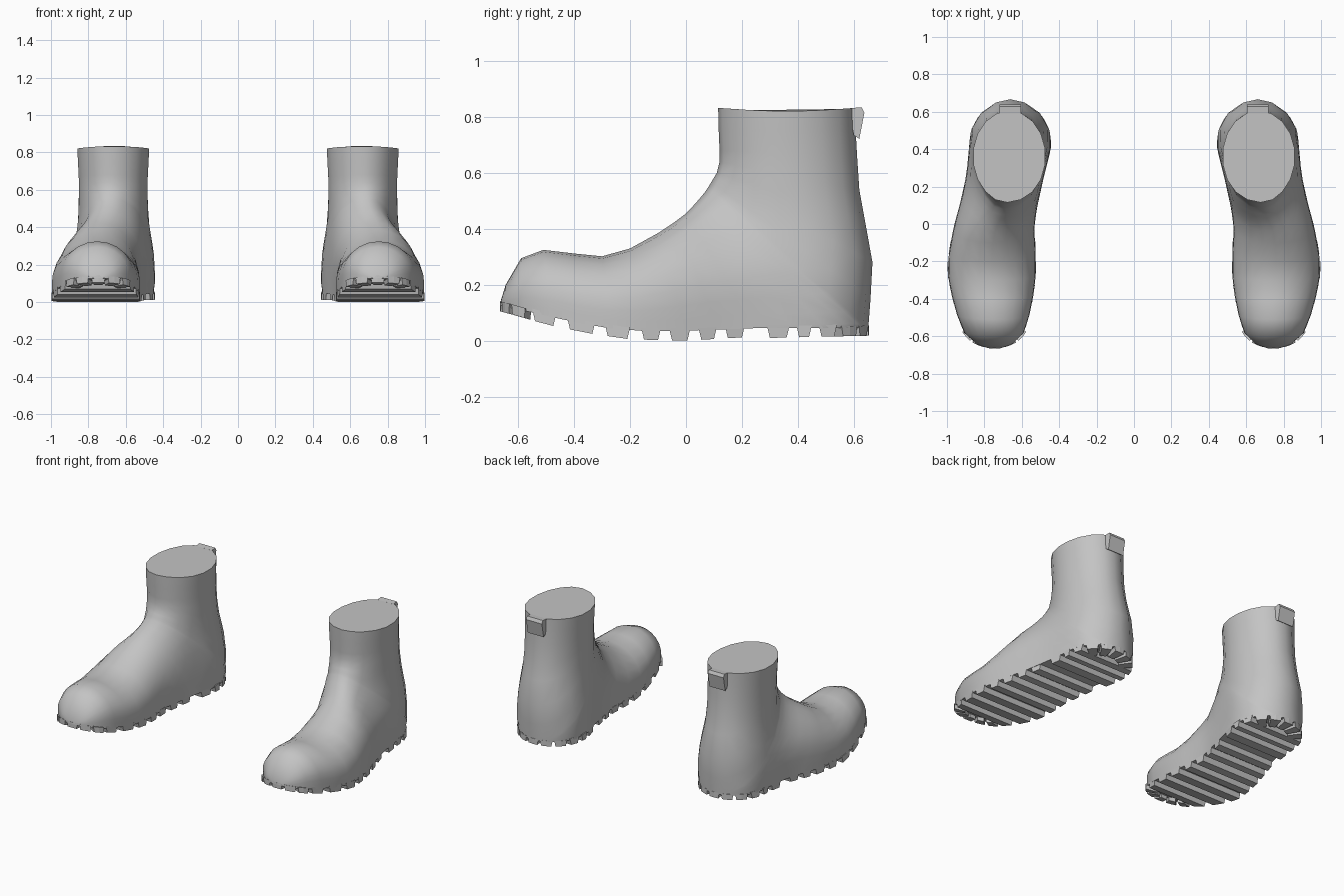
import bpy, bmesh, math

if "Cube" in bpy.data.objects:
    bpy.data.objects.remove(bpy.data.objects["Cube"])

grey = bpy.data.materials.new("rubber_grey")
grey.diffuse_color = (0.55, 0.55, 0.55, 1)
grey.use_nodes = True
grey.node_tree.nodes["Principled BSDF"].inputs["Base Color"].default_value = grey.diffuse_color


def interp(table, v):
    """Piecewise linear lookup in rows of (key, value)."""
    if v <= table[0][0]:
        return table[0][1]
    for (a, p), (b, q) in zip(table, table[1:]):
        if v <= b:
            return p + (q - p) * (v - a) / (b - a)
    return table[-1][1]


def smooth(v, a, b):
    t = max(0, min(1, (v - a) / (b - a)))
    return t * t * (3 - 2 * t)


# Plan of the foot along y: centre line and half width
CENTRE = [(-.67, .745), (-.5, .752), (-.22, .762), (0, .748), (.2, .70), (.4, .662), (.67, .66)]
HALF = [(-.667, .02), (-.66, .05), (-.64, .104), (-.6, .152), (-.5, .19), (-.4, .215),
        (-.3, .233), (-.22, .238), (-.1, .227), (0, .212), (.2, .205), (.4, .217), (.67, .217)]
# Back line of the heel and shaft along z, and ground line of the tread along y
BACK = [(.045, .655), (.15, .66), (.28, .667), (.43, .64), (.54, .62), (.66, .612), (.75, .607), (.833, .606)]
GROUND = [(-.665, .105), (-.6, .088), (-.5, .058), (-.35, .027), (-.2, .005), (0, .0), (.2, .012),
          (.3, .01), (.65, .018)]
# Section planes fanning from toe to shaft: instep point, then sole or back point
RINGS = [(-.665, .135, -.665, .128), (-.645, .20, -.645, .122), (-.59, .295, -.58, .108),
         (-.51, .325, -.48, .085), (-.4, .312, -.38, .063), (-.3, .302, -.27, .044),
         (-.2, .33, -.14, .034), (-.1, .385, 0, .036), (-.04, .425, .12, .04),
         (0, .455, .25, .045), (.03, .487, .38, .045), (.05, .51, .5, .045),
         (.065, .528, .58, .045), (.078, .547, .63, .045), (.085, .558, .652, .045),
         (.09, .567, .66, .15), (.1, .583, .667, .28), (.11, .60, .64, .43),
         (.12, .64, .62, .54), (.12, .68, .612, .66), (.117, .75, .607, .75),
         (.115, .833, .606, .833)]


def plan(y, z):
    """Centre and half width at a side-view point, before rounding the instep."""
    k = smooth(z, .18, .5) * smooth(y, -.1, .2)
    c = interp(CENTRE, y) * (1 - k) + .667 * k
    w = interp(HALF, y) * (1 - k) + (.187 + .008 * smooth(z, .65, .83)) * k
    d = min(1, max(0, (interp(BACK, z) - y) / (.22 + .025 * k)))
    return c, w * math.sqrt(max(0, 1 - (1 - d) ** 2))


def finish(bm, name, angle=40):
    """Make the object for one side and its mirrored twin."""
    bmesh.ops.remove_doubles(bm, verts=bm.verts, dist=.0008)
    bmesh.ops.recalc_face_normals(bm, faces=bm.faces)
    for side in ("right", "left"):
        if side == "left":
            for v in bm.verts:
                v.co.x = -v.co.x
            bmesh.ops.reverse_faces(bm, faces=bm.faces)
        me = bpy.data.meshes.new(side + "_" + name)
        bm.to_mesh(me)
        me.materials.append(grey)
        ob = bpy.data.objects.new(side + "_" + name, me)
        bpy.context.collection.objects.link(ob)
        bpy.ops.object.select_all(action='DESELECT')
        ob.select_set(True)
        bpy.context.view_layer.objects.active = ob
        if angle:
            bpy.ops.object.shade_smooth_by_angle(angle=math.radians(angle))
    bm.free()


def prism(bm, low, high):
    """Closed solid between two matching polygons."""
    a = [bm.verts.new(p) for p in low]
    b = [bm.verts.new(p) for p in high]
    n = len(a)
    bm.faces.new(a)
    bm.faces.new(b)
    for i in range(n):
        bm.faces.new((a[i], a[(i + 1) % n], b[(i + 1) % n], b[i]))


# Boot body: loft through the fanned sections
bm = bmesh.new()
N = 9
loops = []
for i, (ty, tz, by, bz) in enumerate(RINGS):
    full = .72 - .22 * smooth(i, 7, 13)      # where the side reaches full width
    right, left = [], []
    for j in range(N + 1):
        t = (1 - math.cos(math.pi * j / N)) / 2
        y, z = ty + (by - ty) * t, tz + (bz - tz) * t
        if i == len(RINGS) - 1:
            z -= .012 * math.sin(math.pi * t)    # dipped rim
        c, w = plan(y, z)
        w *= math.sqrt(max(0, 1 - (1 - min(1, t / full)) ** 2))
        right.append(bm.verts.new((c + w, y, z)))
        left.append(bm.verts.new((c - w, y, z)))
    loops.append(right + left[::-1])
for a, b in zip(loops, loops[1:]):
    for j in range(len(a)):
        k = (j + 1) % len(a)
        bm.faces.new((a[j], a[k], b[k], b[j]))
bm.faces.new(loops[0])
bm.faces.new(loops[-1])
finish(bm, "boot_body", 45)

# Tread bars across the sole and heel
bm = bmesh.new()
BARS = [(-.54, -.475), (-.415, -.335), (-.28, -.21), (-.15, -.10), (-.05, .005), (.055, .10),
        (.15, .20), (.30, .36), (.405, .44), (.485, .53)]


def bar_outline(y0, y1, lift):
    pts = []
    for y, s in ((y0, -1), (y0, 1), (y1, 1), (y1, -1)):
        c, w = plan(y, .045)
        pts.append((c + s * w, y, interp(GROUND, y) + lift))
    return pts


for y0, y1 in BARS:
    prism(bm, bar_outline(y0, y1, 0), bar_outline(y0 - .01, y1 + .01, .042))


# Radial tread blocks around the toe tip and the heel back
def block_outline(cx, cy, rx, ry, a0, a1, lift):
    pts = []
    for a, r in ((a0, .62), (a0, 1), ((a0 + a1) / 2, 1), (a1, 1), (a1, .62)):
        y = cy + ry * r * math.sin(a)
        pts.append((cx + rx * r * math.cos(a), y, interp(GROUND, y) + lift))
    return pts


for cx, cy, rx, ry, start in ((.66, .435, .217, .22, 32), (.747, -.52, .185, .145, 200)):
    span = (180 - 2 * (start % 180)) / 5
    for i in range(5):
        a0 = math.radians(start + span * (i + .14))
        a1 = math.radians(start + span * (i + .86))
        prism(bm, block_outline(cx, cy, rx, ry, a0, a1, 0),
              block_outline(cx, cy, rx, ry, a0 - .03, a1 + .03, .036))
finish(bm, "sole_tread", 0)

# Pull tab folded over the back of the rim
bm = bmesh.new()
TAB = [(.585, .815), (.59, .832), (.628, .835), (.638, .815), (.62, .722), (.60, .735)]
prism(bm, [(.605, y, z) for y, z in TAB], [(.72, y, z) for y, z in TAB])
finish(bm, "pull_tab", 35)
